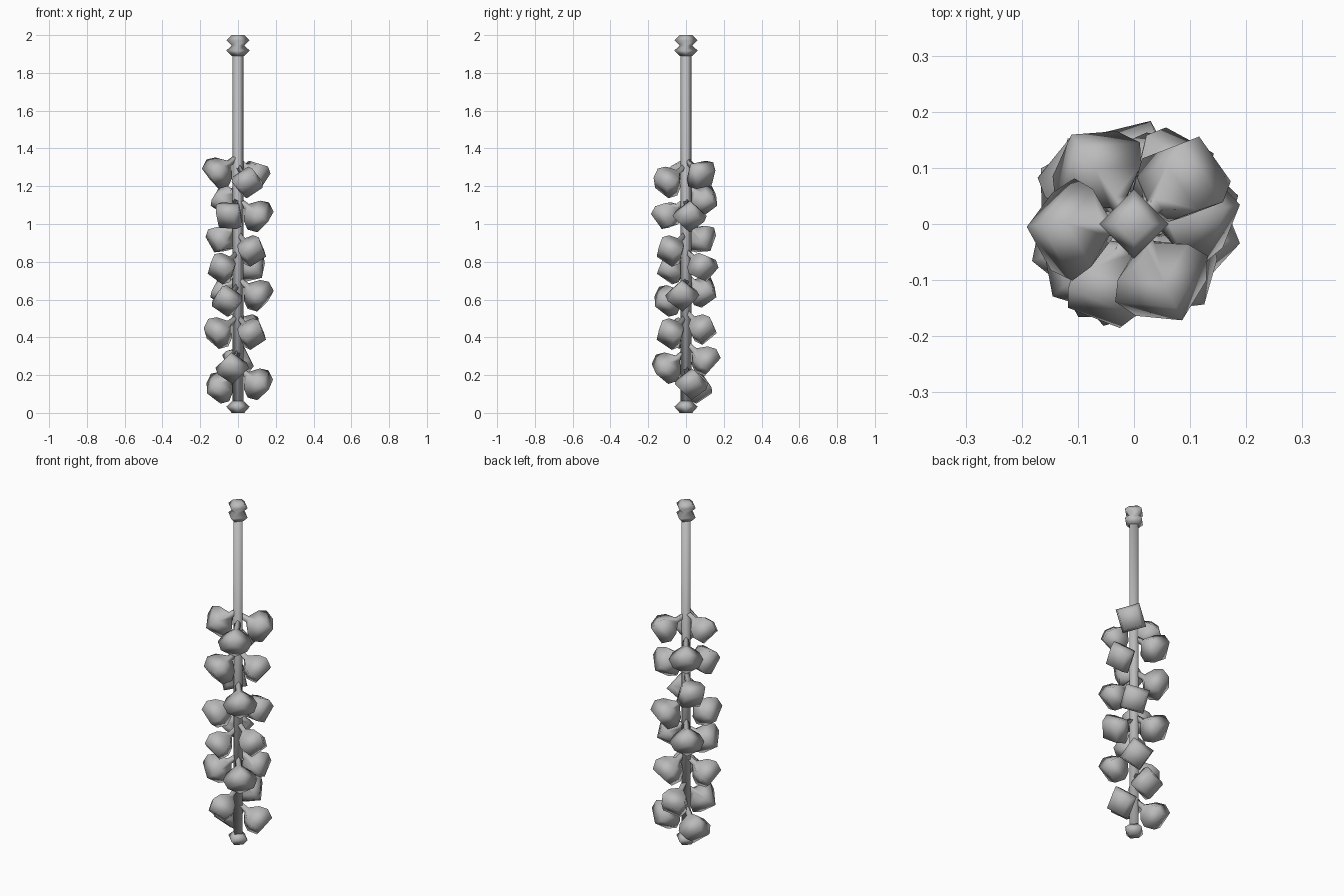
import bpy, bmesh, math
from mathutils import Vector, Quaternion

cube = bpy.data.objects.get("Cube")
if cube:
    bpy.data.objects.remove(cube, do_unlink=True)

grey = bpy.data.materials.new("plain_grey")
grey.use_nodes = True
colour = (0.5, 0.5, 0.5, 1)
grey.diffuse_color = colour
grey.node_tree.nodes["Principled BSDF"].inputs["Base Color"].default_value = colour


def four_sided(name, profile, origin=Vector(), turn=Quaternion()):
    """Square-section lathe: profile is (distance along axis, corner radius)."""
    bm = bmesh.new()
    rings = []
    for along, radius in profile:
        ring = []
        for i in range(4):
            a = i * math.pi / 2
            p = Vector((radius * math.cos(a), radius * math.sin(a), along))
            ring.append(bm.verts.new(origin + turn @ p))
        rings.append(ring)
    for low, high in zip(rings, rings[1:]):
        for i in range(4):
            j = (i + 1) % 4
            bm.faces.new((low[i], low[j], high[j], high[i]))
    bm.faces.new(rings[0][::-1])
    bm.faces.new(rings[-1])
    for face in bm.faces:
        face.smooth = True
    mesh = bpy.data.meshes.new(name)
    bm.to_mesh(mesh)
    bm.free()
    mesh.materials.append(grey)
    obj = bpy.data.objects.new(name, mesh)
    bpy.context.collection.objects.link(obj)


# Upright pole with a foot knob and a double knob on top
four_sided("pole", [(0.03, 0.03), (1.92, 0.03)])
four_sided("foot_knob", [(0, 0.033), (0.033, 0.062), (0.062, 0.03)])
four_sided("top_knob", [(1.89, 0.033), (1.918, 0.062), (1.945, 0.033),
                        (1.973, 0.062), (2.0, 0.033)])

# Hanging bells: centre x, y, z, roll in degrees
bells = [
    (-.11, -.01, 1.27, 10), (.1, .09, 1.25, 57), (.05, -.1, 1.22, 0),
    (-.05, -.11, 1.04, 40), (.11, .02, 1.04, 0), (-.07, .1, 1.12, 0),
    (.07, -.08, .86, 0), (-.1, .09, .91, 40),
    (-.09, -.08, .76, 0), (.07, .09, .77, 30),
    (.11, -.02, .62, 0), (-.06, -.1, .59, 0), (-.07, .09, .64, 0),
    (.07, -.08, .42, 0), (-.11, -.04, .42, 0), (.05, .08, .45, 15),
    (-.03, -.1, .24, 0), (0, .1, .28, 25),
    (.11, .03, .15, 0), (-.1, .06, .13, 0),
]
bell_profile = [(0, .016), (.06, .018), (.097, .07), (.14, .092), (.19, .07)]
for n, (x, y, z, roll) in enumerate(bells):
    root = Vector((0, 0, z + 0.09))
    axis = Vector((x, y, z)) - root
    turn = axis.to_track_quat('Z', 'Y') @ Quaternion((0, 0, 1), math.radians(roll))
    four_sided(f"bell_{n + 1}", bell_profile, root, turn)
